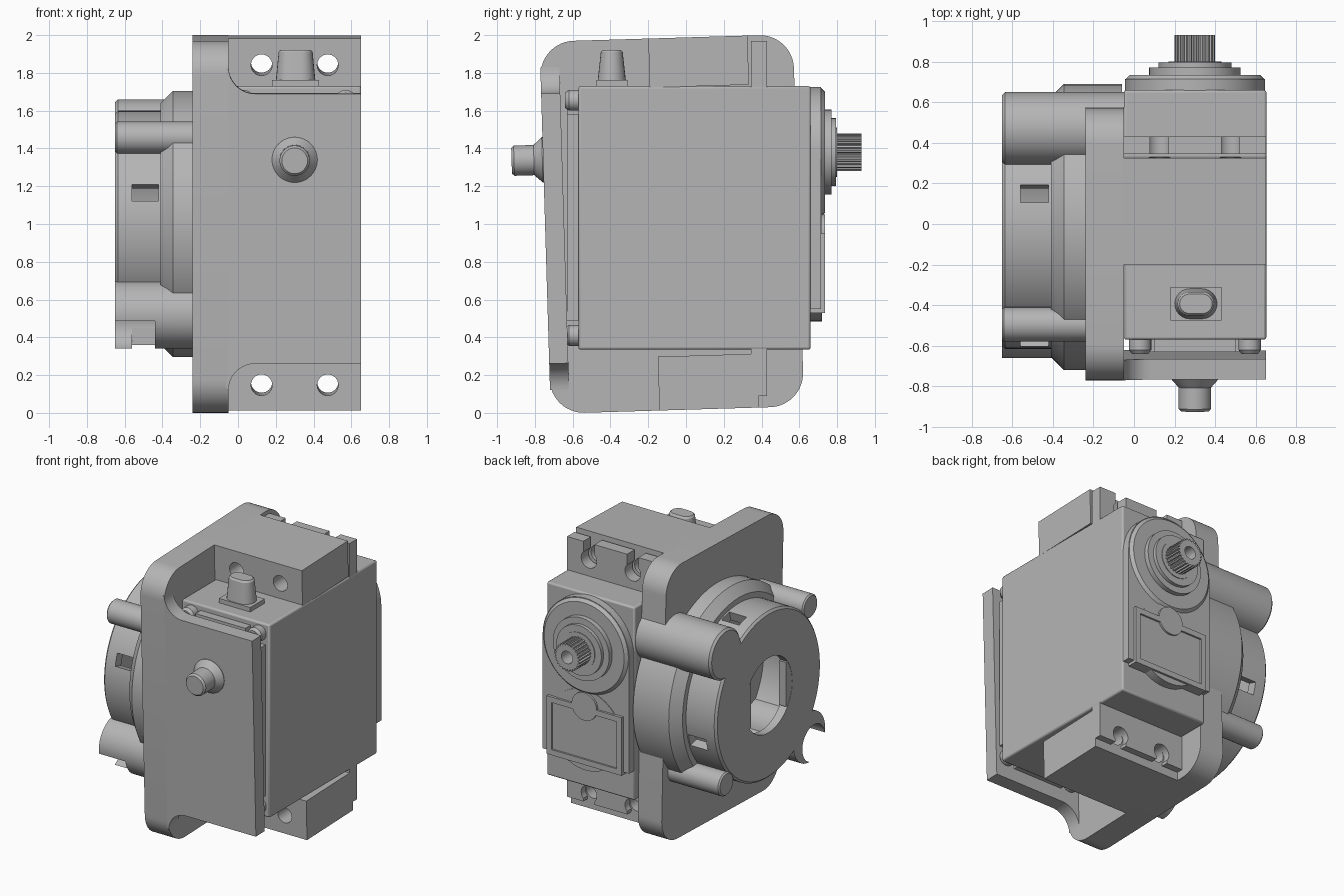
import bpy, bmesh
from math import sin, cos, pi, radians
from mathutils import Matrix

cube = bpy.data.objects.get("Cube")
if cube:
    bpy.data.objects.remove(cube, do_unlink=True)

grey = bpy.data.materials.new("mid_grey")
grey.use_nodes = True
grey.diffuse_color = (0.46, 0.46, 0.46, 1)
grey.node_tree.nodes["Principled BSDF"].inputs["Base Color"].default_value = (0.46, 0.46, 0.46, 1)

# Places (u, v) on the plane across an axis, w along it
PLACE = {"x": lambda u, v, w: (w, u, v),
         "y": lambda u, v, w: (u, w, v),
         "z": lambda u, v, w: (u, v, w)}


def finish(name, bm):
    bmesh.ops.recalc_face_normals(bm, faces=bm.faces)
    mesh = bpy.data.meshes.new(name)
    bm.to_mesh(mesh)
    bm.free()
    obj = bpy.data.objects.new(name, mesh)
    bpy.context.collection.objects.link(obj)
    mesh.materials.append(grey)
    return obj


def loft(name, axis, rings, closed=False):
    """Skin equal-length rings; each ring is (points, position along axis)."""
    bm = bmesh.new()
    rows = [[bm.verts.new(PLACE[axis](u, v, w)) for u, v in pts] for pts, w in rings]
    n = len(rows[0])
    pairs = list(zip(rows, rows[1:]))
    if closed:
        pairs.append((rows[-1], rows[0]))
    else:
        bm.faces.new(rows[0])
        bm.faces.new(rows[-1])
    for a, b in pairs:
        for i in range(n):
            j = (i + 1) % n
            bm.faces.new((a[i], a[j], b[j], b[i]))
    return finish(name, bm)


def prism(name, axis, pts, a, b):
    return loft(name, axis, [(pts, a), (pts, b)])


def arc(u, v, r, start, end, n=12):
    angles = [radians(start + (end - start) * i / n) for i in range(n + 1)]
    return [(u + r * cos(t), v + r * sin(t)) for t in angles]


def circle(u, v, r, n=64):
    return arc(u, v, r, 0, 360, n)[:-1]


def lathe(name, axis, u, v, profile, closed=False, n=64):
    return loft(name, axis, [(circle(u, v, r, n), w) for r, w in profile], closed)


def box(name, x, y, z):
    return prism(name, "z", [(x[0], y[0]), (x[1], y[0]), (x[1], y[1]), (x[0], y[1])], *z)


def rounded(hu, hv, r):
    return [p for su, sv, t in ((1, 1, 0), (-1, 1, 90), (-1, -1, 180), (1, -1, 270))
            for p in arc(su * (hu - r), sv * (hv - r), r, t, t + 90)]


def cut(obj, *cutters):
    bpy.context.view_layer.objects.active = obj
    for c in cutters:
        m = obj.modifiers.new("cut", "BOOLEAN")
        m.operation, m.object, m.solver = "DIFFERENCE", c, "EXACT"
        bpy.ops.object.modifier_apply(modifier=m.name)
        bpy.data.objects.remove(c, do_unlink=True)


def bevel(obj, width):
    m = obj.modifiers.new("bevel", "BEVEL")
    m.width, m.segments = width, 2


HOLES_X = (0.125, 0.475)
SHAFT_X, SHAFT_Z = 0.3, 1.38

# Bracket: side plate, front plate and mounting blocks, slightly tilted as one
side_plate = prism("side_plate", "x", rounded(0.671, 0.985, 0.18), -0.24, -0.05)
outline = ([(-0.06, -0.85)] + arc(0.09, -0.86, 0.14, 180, 90) + [(0.65, -0.72), (0.65, 0.71)]
           + arc(0.09, 0.85, 0.14, 270, 180) + [(-0.06, 0.85)])
front_plate = prism("front_plate", "y", outline, -0.671, -0.57)
front_pin = lathe("front_pin", "y", SHAFT_X, 0.36,
                  [(0.12, -0.66), (0.12, -0.675), (0.08, -0.72), (0.08, -0.825), (0.068, -0.838)])
bracket = [side_plate, front_plate, front_pin]
for name, z0, z1, zh in (("top_block", 0.725, 0.985, 0.845), ("bottom_block", -0.985, -0.70, -0.85)):
    block = box(name, (-0.06, 0.65), (-0.095, 0.43), (z0, z1))
    cut(block, *[lathe("drill", "y", x, zh, [(0.056, -0.3), (0.056, 0.6)], n=32) for x in HOLES_X])
    bracket.append(block)
for part in bracket:
    part.matrix_world = Matrix.Translation((0, -0.075, 1)) @ Matrix.Rotation(0.03, 4, "X")

# Servo case
body = box("servo_body", (-0.05, 0.652), (-0.57, 0.66), (0.335, 1.73))
bevel(body, 0.012)
box("servo_front_cover", (0.1, 0.5), (-0.63, -0.56), (0.36, 1.69))
box("servo_front_web", (-0.02, 0.62), (-0.63, -0.56), (0.49, 1.58))
for x in (0.03, 0.57):
    for z in (0.41, 1.655):
        screw = lathe("case_screw", "y", x, z, [(0.055, -0.56), (0.055, -0.62), (0.04, -0.64)], n=24)
        cut(screw, box("slot", (x - 0.035, x + 0.035), (-0.66, -0.62), (z - 0.01, z + 0.01)))

# Mounting tabs with open-ended screw slots
for name, z0, z1, zh, end in (("top_tab", 1.72, 1.97, 1.85, 2.1), ("bottom_tab", 0.09, 0.345, 0.155, -0.1)):
    tab = box(name, (-0.05, 0.65), (0.345, 0.43), (z0, z1))
    for x in HOLES_X:
        cut(tab, lathe("drill", "y", x, zh, [(0.062, 0.2), (0.062, 0.6)], n=32),
            box("slot", (x - 0.045, x + 0.045), (0.2, 0.6), (min(zh, end), max(zh, end))))

# Rear gear cover with recessed panel
cover = prism("rear_cover", "y", [(-0.045, 0.55), (0.645, 0.55)]
              + arc(SHAFT_X, SHAFT_Z, 0.345, 0, 180, 40), 0.65, 0.715)
lug = lathe("rear_lug", "y", SHAFT_X, 0.775, [(0.29, 0.65), (0.29, 0.72)])
panel = box("rear_panel", (0.0, 0.6), (0.65, 0.735), (0.53, 0.95))
cut(panel, box("recess", (0.04, 0.56), (0.722, 0.8), (0.57, 0.91)))
lathe("panel_tongue", "y", SHAFT_X, 0.95, [(0.1, 0.65), (0.1, 0.735)])

# Output shaft: stepped collar and toothed spline with a bore
lathe("output_collar", "y", SHAFT_X, SHAFT_Z,
      [(0.345, 0.66), (0.345, 0.71), (0.32, 0.735), (0.225, 0.735), (0.225, 0.77),
       (0.18, 0.77), (0.18, 0.795), (0.13, 0.795), (0.13, 0.8)])
teeth = 25
spline_ring = [(SHAFT_X + r * cos(2 * pi * (i + k) / teeth), SHAFT_Z + r * sin(2 * pi * (i + k) / teeth))
               for i in range(teeth) for r, k in ((0.1, 0), (0.1, 0.4), (0.088, 0.55), (0.088, 0.85))]
spline = prism("output_spline", "y", spline_ring, 0.79, 0.93)
cut(spline, lathe("bore", "y", SHAFT_X, SHAFT_Z, [(0.045, 0.82), (0.045, 1.0)], n=32))

# Cable grommet on top
box("grommet_base", (0.18, 0.43), (-0.475, -0.31), (1.72, 1.762))


def stadium(half, r):
    return [(SHAFT_X + 0.005 + u, v - 0.393) for u, v in
            arc(half - r, 0, r, -90, 90) + arc(r - half, 0, r, 90, 270)]


loft("cable_grommet", "z", [(stadium(0.105, 0.075), 1.755), (stadium(0.09, 0.058), 1.91),
                            (stadium(0.08, 0.048), 1.922)])

# Hollow drum with flange on the side plate
CY, CZ = -0.015, 1.0
drum = lathe("drum", "x", CY, CZ,
             [(0.27, -0.65), (0.585, -0.65), (0.6, -0.635), (0.6, -0.41), (0.64, -0.41), (0.705, -0.345),
              (0.705, -0.06), (0.53, -0.06), (0.53, -0.59), (0.27, -0.59)], closed=True, n=96)
for angle in (16, 106, 196, 286):
    window = box("window", (-0.56, -0.42), (-0.045, 0.045), (0.45, 0.75))
    window.data.transform(Matrix.Translation((0, CY, CZ)) @ Matrix.Rotation(-radians(angle), 4, "X"))
    cut(drum, window)
for s in (-1, 1):
    box("bore_flat", (-0.648, -0.592), (CY + s * 0.24 - 0.04, CY + s * 0.24 + 0.04), (CZ - 0.16, CZ + 0.16))

# Posts around the drum: one large, two small, and one open clip
lathe("large_post", "x", 0.47, 1.48, [(0.165, -0.65), (0.18, -0.635), (0.18, -0.05)])
for y, z in ((-0.495, 1.458), (0.465, 0.54)):
    lathe("small_post", "x", y, z, [(0.075, -0.65), (0.085, -0.64), (0.085, -0.24)], n=32)
clip = lathe("open_clip", "x", -0.48, 0.52, [(0.18, -0.65), (0.18, -0.24)])
cut(clip, lathe("bore", "x", -0.53, 0.46, [(0.13, -0.8), (0.13, -0.44)], n=48),
    box("gap", (-0.56, -0.44), (-0.8, -0.4), (0.2, 0.45)))

# Shading
bpy.ops.object.select_all(action="DESELECT")
for obj in bpy.context.collection.objects:
    if obj.type == "MESH":
        obj.select_set(True)
        bpy.context.view_layer.objects.active = obj
bpy.ops.object.shade_smooth_by_angle(angle=radians(30))
